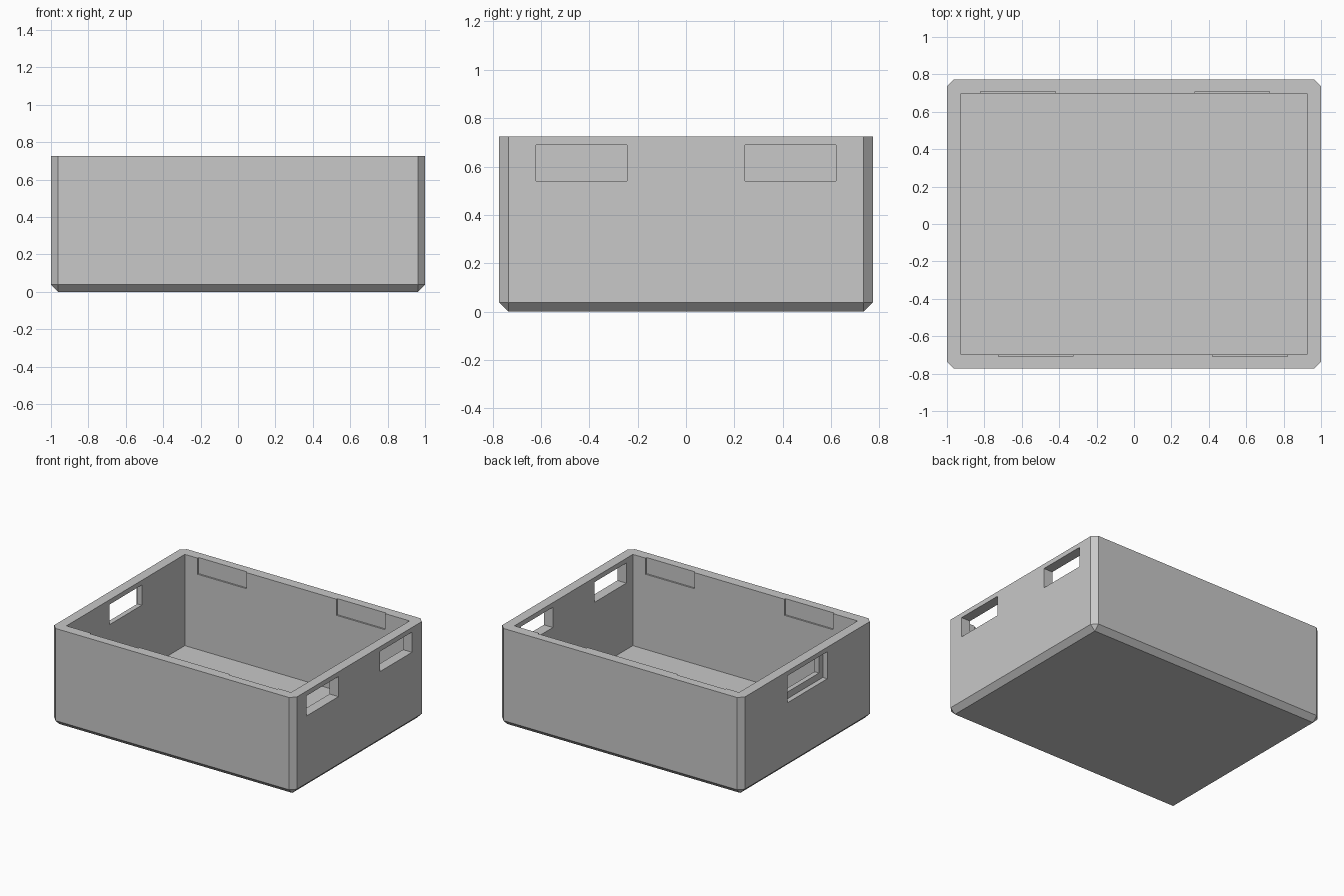
import bpy
import bmesh

default = bpy.data.objects.get("Cube")
if default:
    bpy.data.objects.remove(default, do_unlink=True)

# Outer half sizes, inner half sizes, height, floor level
X, Y, H = 1.0, 0.773, 0.725
IX, IY, FLOOR = 0.926, 0.697, 0.045
CHAMFER = 0.038

grey = bpy.data.materials.new("plain_grey")
grey.use_nodes = True
colour = (0.58, 0.58, 0.58, 1)
grey.diffuse_color = colour
grey.node_tree.nodes["Principled BSDF"].inputs["Base Color"].default_value = colour


def box(name, xs, ys, zs, chamfer=0):
    """Box between two limits per axis; chamfers all edges but the top rim."""
    bm = bmesh.new()
    bmesh.ops.create_cube(bm, size=1)
    for v in bm.verts:
        v.co = [lim[int(c > 0)] for lim, c in zip((xs, ys, zs), v.co)]
    if chamfer:
        edges = [e for e in bm.edges if min(v.co.z for v in e.verts) < zs[1]]
        bmesh.ops.bevel(bm, geom=edges, offset=chamfer, segments=1,
                        profile=0.5, affect='EDGES')
    bmesh.ops.recalc_face_normals(bm, faces=bm.faces)
    mesh = bpy.data.meshes.new(name)
    bm.to_mesh(mesh)
    bm.free()
    mesh.materials.append(grey)
    obj = bpy.data.objects.new(name, mesh)
    bpy.context.collection.objects.link(obj)
    return obj


def cut(target, xs, ys, zs):
    """Subtract a box from the target."""
    cutter = box("cutter", xs, ys, zs)
    cutter.hide_render = True
    mod = target.modifiers.new("cut", 'BOOLEAN')
    mod.operation = 'DIFFERENCE'
    mod.solver = 'EXACT'
    mod.object = cutter
    bpy.context.view_layer.objects.active = target
    bpy.ops.object.modifier_apply(modifier=mod.name)
    bpy.data.objects.remove(cutter, do_unlink=True)


# Chamfered body and its hollow
crate = box("crate", (-X, X), (-Y, Y), (0, H), CHAMFER)
cut(crate, (-IX, IX), (-IY, IY), (FLOOR, H + 0.2))

# Two hand slots through the left wall
for y in (-0.62, 0.245):
    cut(crate, (0.85, 1.1), (y, y + 0.375), (0.54, 0.69))

# One stepped slot through the right wall: narrow inside, wide outside
cut(crate, (-1.1, -0.85), (-0.19, 0.19), (0.54, 0.69))
cut(crate, (-1.1, -0.963), (-0.235, 0.235), (0.49, 0.691))

# Shallow notches, open at the rim, inside the back and front walls
for side in (1, -1):
    for x in (-0.82, 0.325):
        xs = sorted((side * x, side * (x + 0.4)))
        ys = sorted((side * 0.6, side * 0.709))
        cut(crate, xs, ys, (0.605, H + 0.1))
